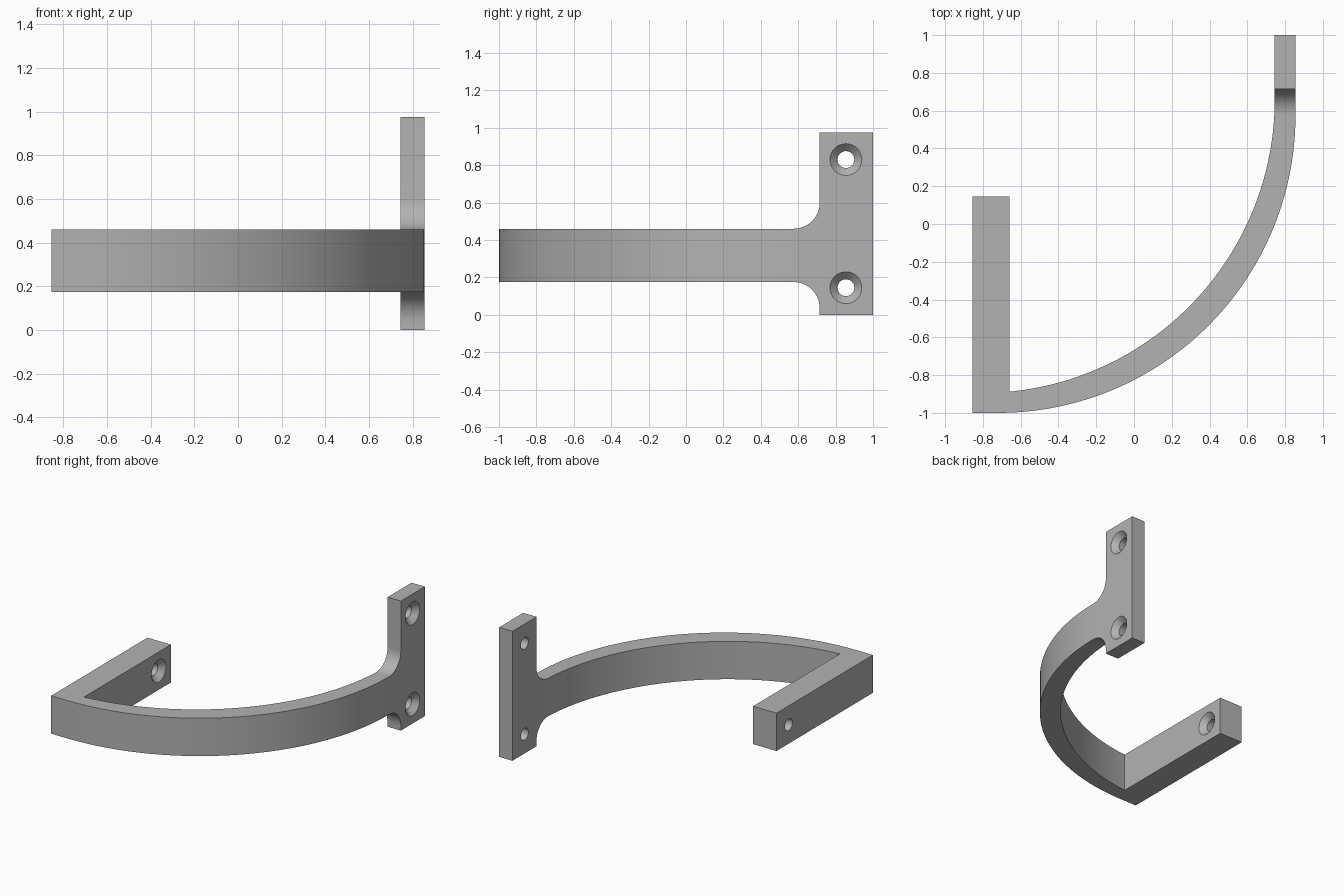
import bpy, bmesh
from math import cos, sin, pi, radians, acos
from mathutils import Vector

cube = bpy.data.objects.get("Cube")
if cube:
    bpy.data.objects.remove(cube, do_unlink=True)

grey = bpy.data.materials.new("matte grey")
grey.use_nodes = True
colour = (0.45, 0.45, 0.45, 1)
grey.diffuse_color = colour
grey.node_tree.nodes["Principled BSDF"].inputs["Base Color"].default_value = colour


def arc(cx, cy, r, a0, a1, n):
    """Points along a circular arc from angle a0 to a1."""
    return [(cx + r * cos(a0 + (a1 - a0) * i / n),
             cy + r * sin(a0 + (a1 - a0) * i / n)) for i in range(n + 1)]


def make_object(name, bm):
    bmesh.ops.recalc_face_normals(bm, faces=bm.faces)
    mesh = bpy.data.meshes.new(name)
    bm.to_mesh(mesh)
    bm.free()
    mesh.materials.append(grey)
    obj = bpy.data.objects.new(name, mesh)
    bpy.context.collection.objects.link(obj)
    return obj


def extrude(name, points, depth):
    """Extrude a closed outline of 3D points along depth."""
    bm = bmesh.new()
    face = bm.faces.new([bm.verts.new(p) for p in points])
    result = bmesh.ops.extrude_face_region(bm, geom=[face], use_keep_orig=True)
    moved = [v for v in result["geom"] if isinstance(v, bmesh.types.BMVert)]
    bmesh.ops.translate(bm, verts=moved, vec=Vector(depth))
    return make_object(name, bm)


def apply_boolean(obj, cutter, operation):
    mod = obj.modifiers.new(operation.title(), "BOOLEAN")
    mod.object, mod.operation, mod.solver = cutter, operation, "EXACT"
    bpy.ops.object.select_all(action="DESELECT")
    obj.select_set(True)
    bpy.context.view_layer.objects.active = obj
    bpy.ops.object.modifier_apply(modifier=mod.name)
    bpy.data.objects.remove(cutter, do_unlink=True)


# Plan outline: straight bar, outer sweep, plate end, inner sweep
outside, inside = 0.855, 0.745
bar_inner, bar_end = -0.66, 0.145
r_out, r_in, cx_in, cy_in = 1.575, 1.555, -0.81, 0.66
meet = -acos((bar_inner - cx_in) / r_in)
plan = [(-outside, bar_end), (-outside, -1)]
plan += arc(outside - r_out, r_out - 1, r_out, -pi / 2, 0, 72)
plan += [(outside, 1), (inside, 1)]
plan += arc(cx_in, cy_in, r_in, 0, meet, 72)
plan += [(bar_inner, bar_end)]
bracket = extrude("curved_bracket", [(x, y, -0.1) for x, y in plan], (0, 0, 1.2))

# Side outline: strip that widens with fillets into the mounting plate
low, high, top, plate_y, fillet = 0.175, 0.46, 0.975, 0.715, 0.14
fy = plate_y - fillet
side = [(-1.1, high), (-1.1, low)]
side += arc(fy, low - fillet, fillet, pi / 2, 0, 16)
side += [(plate_y, 0), (1.1, 0), (1.1, top), (plate_y, top)]
side += arc(fy, high + fillet, fillet, 0, -pi / 2, 16)
side_form = extrude("side_form", [(-1, y, z) for y, z in side], (2, 0, 0))
apply_boolean(bracket, side_form, "INTERSECT")


# Countersunk screw holes, opening towards +x
def screw_hole(face_x, y, z, length, bore=0.045, rim=0.085, n=40):
    bm = bmesh.new()
    sink, over = rim - bore, 0.02
    rings = []
    for x, r in ((-length, bore), (-sink, bore), (over, rim + over)):
        rings.append([bm.verts.new((face_x + x, y + r * cos(2 * pi * i / n),
                                    z + r * sin(2 * pi * i / n))) for i in range(n)])
    for a, b in zip(rings, rings[1:]):
        for i in range(n):
            j = (i + 1) % n
            bm.faces.new((a[i], a[j], b[j], b[i]))
    bm.faces.new(rings[0])
    bm.faces.new(rings[-1])
    cutter = make_object("screw_hole", bm)
    cutter.hide_render = True
    apply_boolean(bracket, cutter, "DIFFERENCE")


screw_hole(outside, 0.855, 0.83, 0.2)
screw_hole(outside, 0.855, 0.145, 0.2)
screw_hole(bar_inner, 0.0, (low + high) / 2, 0.3)

bpy.ops.object.shade_smooth_by_angle(angle=radians(30))
